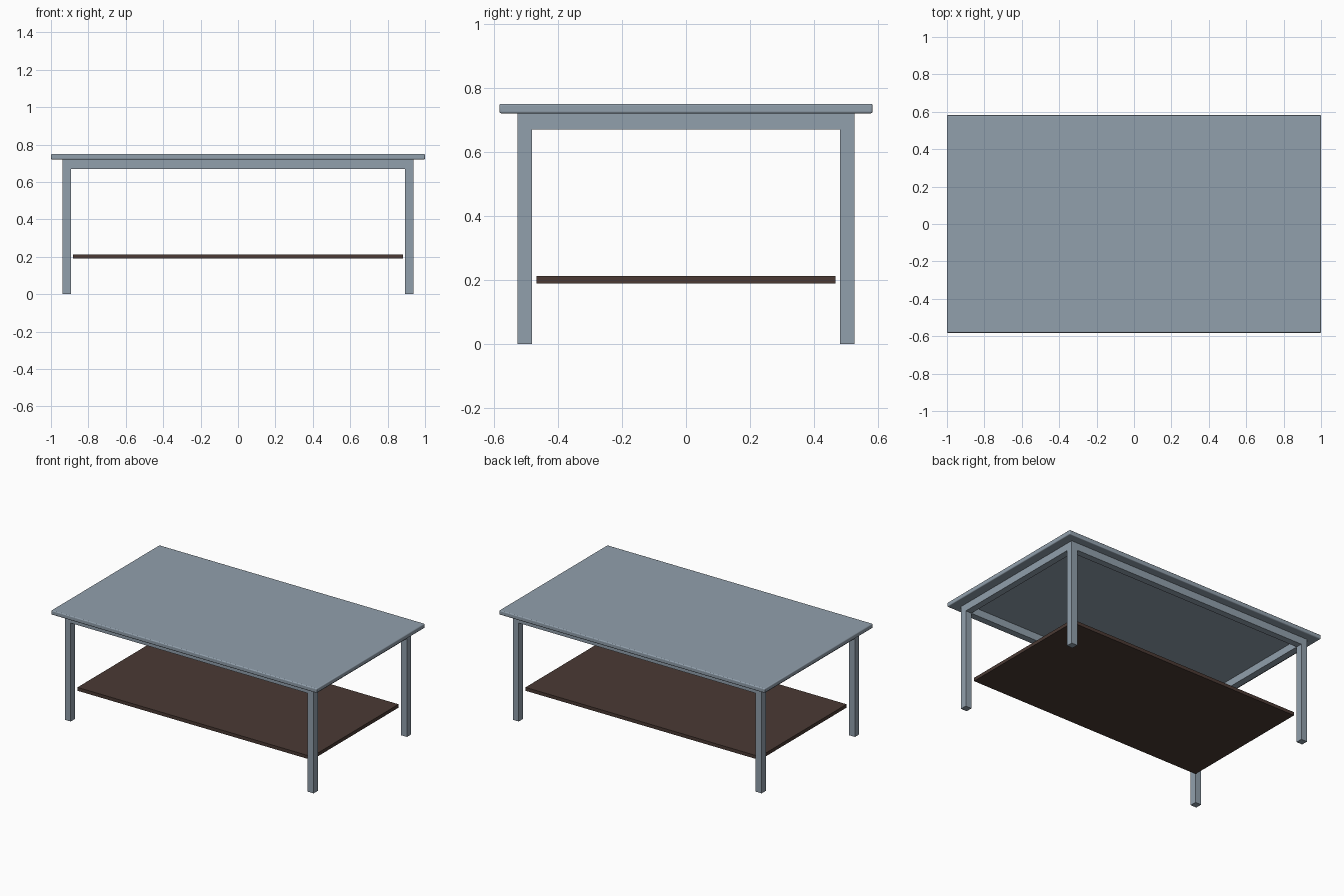
import bpy

cube = bpy.data.objects.get("Cube")
if cube:
    bpy.data.objects.remove(cube, do_unlink=True)


def material(name, color):
    mat = bpy.data.materials.new(name)
    mat.use_nodes = True
    mat.diffuse_color = color
    mat.node_tree.nodes["Principled BSDF"].inputs["Base Color"].default_value = color
    return mat


grey = material("blue grey metal", (0.285, 0.35, 0.415, 1))
brown = material("dark brown wood", (0.069, 0.042, 0.034, 1))


def box(name, x, y, z, mat, bevel=0):
    """Box spanning the given (low, high) ranges, with optional rounded edges."""
    bpy.ops.mesh.primitive_cube_add(size=1, location=[sum(r) / 2 for r in (x, y, z)])
    obj = bpy.context.object
    obj.name = name
    obj.scale = [r[1] - r[0] for r in (x, y, z)]
    bpy.ops.object.transform_apply(location=False, rotation=False, scale=True)
    obj.data.materials.append(mat)
    if bevel:
        mod = obj.modifiers.new("rounded edges", 'BEVEL')
        mod.width = bevel
        mod.segments = 3
        bpy.ops.object.shade_smooth_by_angle()
    return obj


def span(side, inner, outer):
    return tuple(sorted((side * inner, side * outer)))


# Outer and inner faces of the leg frame
OUT_X, IN_X = 0.937, 0.892
OUT_Y, IN_Y = 0.525, 0.48
TOP_Z, RAIL_Z = 0.72, 0.67

# Tabletop and lower shelf
box("tabletop", (-1, 1), (-0.582, 0.582), (TOP_Z, 0.75), grey, 0.006)
box("lower_shelf", (-0.882, 0.882), (-0.467, 0.467), (0.19, 0.213), brown)

# Legs
for sx, side in ((1, "left"), (-1, "right")):
    for sy, end in ((-1, "front"), (1, "back")):
        box(f"{end}_{side}_leg", span(sx, IN_X, OUT_X), span(sy, IN_Y, OUT_Y),
            (0, TOP_Z), grey)

# Rails joining the legs under the top
for sy, end in ((-1, "front"), (1, "back")):
    box(f"{end}_rail", (-IN_X, IN_X), span(sy, IN_Y, OUT_Y), (RAIL_Z, TOP_Z), grey)
for sx, side in ((1, "left"), (-1, "right")):
    box(f"{side}_rail", span(sx, IN_X, OUT_X), (-IN_Y, IN_Y), (RAIL_Z, TOP_Z), grey)
